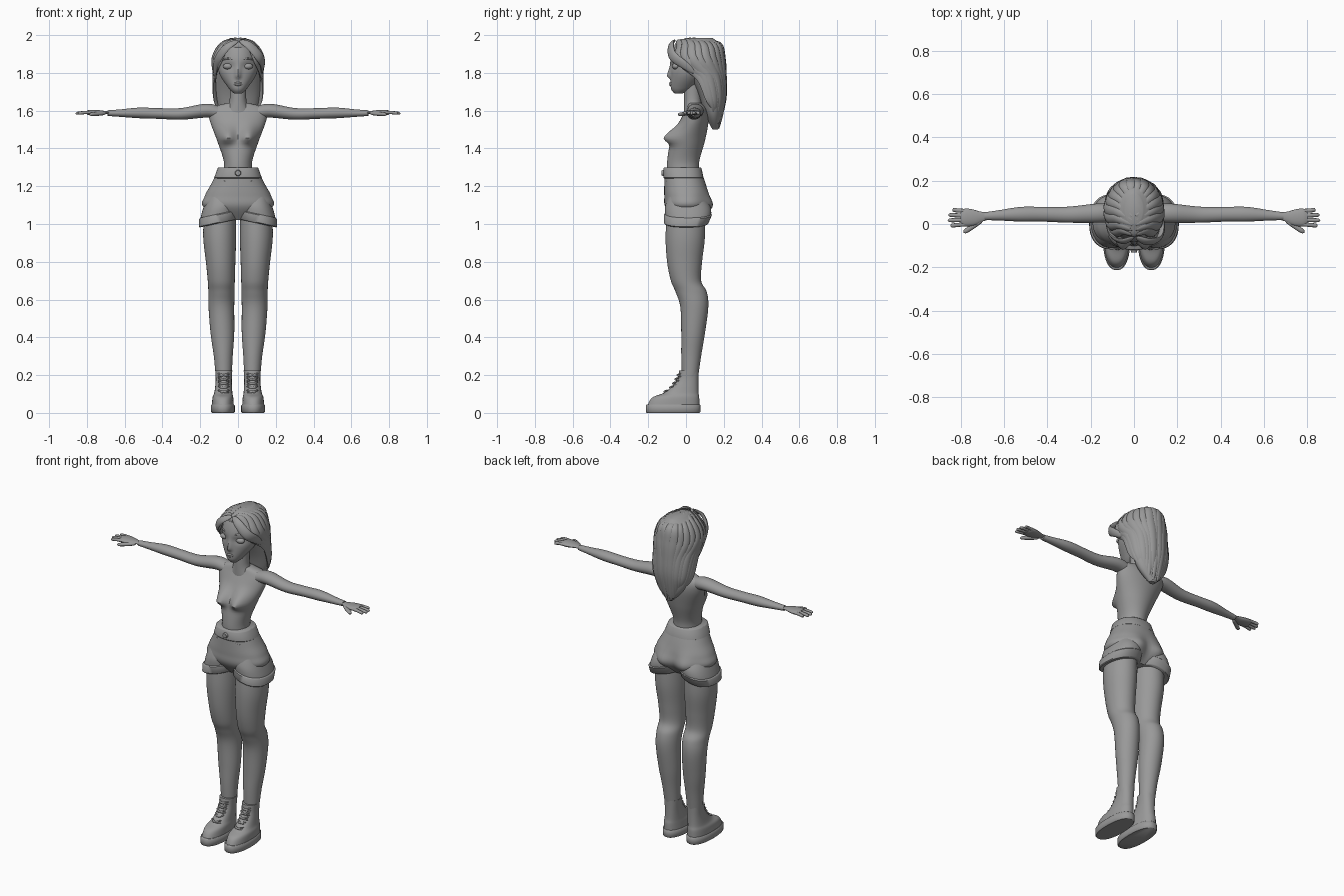
import bpy, bmesh, math, random
from mathutils import Matrix, Vector

random.seed(4)
cube = bpy.data.objects.get("Cube")
if cube:
    bpy.data.objects.remove(cube, do_unlink=True)

shade = (.32, .32, .32, 1)
grey = bpy.data.materials.new("plain grey")
grey.use_nodes = True
grey.diffuse_color = shade
grey.node_tree.nodes["Principled BSDF"].inputs["Base Color"].default_value = shade


def finish(name, bm, mirror=False):
    """Turn a bmesh into a smooth shaded object, optionally mirrored to the other side."""
    bmesh.ops.recalc_face_normals(bm, faces=bm.faces)
    mesh = bpy.data.meshes.new(name)
    bm.to_mesh(mesh)
    bm.free()
    mesh.materials.append(grey)
    obj = bpy.data.objects.new(name, mesh)
    bpy.context.collection.objects.link(obj)
    bpy.ops.object.select_all(action='DESELECT')
    obj.select_set(True)
    bpy.context.view_layer.objects.active = obj
    bpy.ops.object.shade_smooth_by_angle(angle=math.radians(45))
    if mirror:
        modifier = obj.modifiers.new("Mirror", 'MIRROR')
        modifier.use_mirror_merge = False


def smooth_rows(rows, steps):
    """Catmull-Rom interpolation of equally long tuples."""
    result = []
    for i in range(len(rows) - 1):
        before, start, end = rows[max(i - 1, 0)], rows[i], rows[i + 1]
        after = rows[min(i + 2, len(rows) - 1)]
        for k in range(steps):
            t = k / steps
            result.append([q + t / 2 * (r - p + t * (2*p - 5*q + 4*r - s + t * (3*(q - r) + s - p)))
                           for p, q, r, s in zip(before, start, end, after)])
    return result + [list(rows[-1])]


def skin(bm, rings):
    """Bridge a list of point rings and cap both ends."""
    loops = [[bm.verts.new(point) for point in ring] for ring in rings]
    for low, high in zip(loops, loops[1:]):
        for j in range(len(low)):
            bm.faces.new((low[j - 1], low[j], high[j], high[j - 1]))
    bm.faces.new(loops[0][::-1])
    bm.faces.new(loops[-1])


def circle(sides):
    for j in range(sides):
        angle = math.tau * j / sides
        yield math.cos(angle), math.sin(angle)


def stack(name, rows, sides=48, power=2, steps=6, shape=None, mirror=False):
    """Loft of level rings: (z, half width, front, back) or (z, inner x, outer x, front, back)."""
    rows = [row if len(row) > 4 else (row[0], -row[1], *row[1:]) for row in rows]
    rings = []
    for z, left, right, front, back in smooth_rows(rows, steps):
        ring = []
        for c, s in circle(sides):
            c = math.copysign(abs(c) ** (2 / power), c)
            s = math.copysign(abs(s) ** (2 / power), s)
            point = Vector((left + right + (right - left) * c, front + back + (back - front) * s, 2 * z)) / 2
            if shape:
                shape(point)
            ring.append(point)
        rings.append(ring)
    bm = bmesh.new()
    skin(bm, rings)
    finish(name, bm, mirror)


def band(name, bottom, top, edge=.005, **options):
    """Short solid ring with bevelled rims."""
    def inset(row):
        return [value + edge * way for value, way in zip(row, (0, 1, -1, 1, -1))]
    rows = [inset(bottom), (bottom[0] + edge, *bottom[1:]), (top[0] - edge, *top[1:]), inset(top)]
    stack(name, rows, steps=1, power=2.3, **options)


def upward(point):
    return Vector((0, 0, 1))


def outward(point):
    """Away from the middle of the head."""
    return point - Vector((0, .07, min(point.z, 1.87)))


def tube(bm, path, radius=None, flat=1, taper=2, up=upward, sides=12, steps=6):
    """Loft along (x, y, z) with rounded ends, or along (x, y, z, radius)."""
    rows = smooth_rows(path, steps)
    points = [Vector(row[:3]) for row in rows]
    last = len(points) - 1
    rings = []
    for i, point in enumerate(points):
        along = (points[min(i + 1, last)] - points[max(i - 1, 0)]).normalized()
        side = along.cross(up(point)).normalized()
        normal = side.cross(along)
        if radius:
            size = radius * max(.15, math.sqrt(1 - abs(2 * i / last - 1) ** taper))
        else:
            size = rows[i][3]
        rings.append([point + size * (side * c + normal * s * flat) for c, s in circle(sides)])
    skin(bm, rings)


def bump(point, x, z, width, below, above):
    """Soft swelling on both sides of the body, with its own falloff below and above."""
    height = below if point.z < z else above
    return math.exp(-((abs(point.x) - x) / width) ** 2 - ((point.z - z) / height) ** 2)


# Torso and neck
def bust(point):
    if point.y < .03:
        point.y -= .055 * bump(point, .058, 1.455, .042, .028, .055) * min(1, (.03 - point.y) / .06)


stack("torso", [(1.25, .08, -.1, .07), (1.33, .075, -.1, .07), (1.44, .11, -.08, .1), (1.55, .15, -.03, .12),
                (1.61, .15, 0, .11), (1.64, .06, .01, .08)], sides=64, steps=8, shape=bust)
stack("neck", [(1.59, .07, -.01, .09), (1.65, .045, -.01, .08), (1.75, .045, -.01, .08)])


# Head with sculpted nose and eye sockets
def face(point):
    if point.y < 0:
        point.y -= .02 * bump(point, 0, 1.783, .014, .013, .045)
        point.y += .01 * bump(point, .052, 1.835, .03, .02, .02)


stack("head", [(1.69, .02, -.06, -.02), (1.72, .05, -.08, .04), (1.8, .1, -.08, .12), (1.88, .1, -.08, .15),
               (1.95, .08, -.05, .13), (1.98, .03, 0, .09)], sides=80, steps=10, shape=face)
bm = bmesh.new()
bmesh.ops.create_uvsphere(bm, u_segments=20, v_segments=12, radius=1,
                          matrix=Matrix.Translation((.052, -.053, 1.835)) @ Matrix.Diagonal((.027, .02, .017, 1)))
finish("eyes", bm, True)
bm = bmesh.new()
tube(bm, [(.02, -.076, 1.866), (.05, -.063, 1.876), (.083, -.036, 1.868)], .005)
finish("eyebrows", bm, True)
bm = bmesh.new()
for z in (1.746, 1.737):
    tube(bm, [(-.026, -.07, 1.742), (0, -.083, z), (.026, -.07, 1.742)], .006)
finish("lips", bm)

# Hair: a solid mass with overlapping locks swept from a centre parting
stack("hair_mass", [(1.5, .02, .14, .17), (1.58, .09, .1, .19), (1.7, .12, .06, .2), (1.87, .12, -.03, .2),
                    (1.95, .09, -.06, .18), (1.985, .04, 0, .14)])


def ring_point(side, degrees, z, middle, wide, deep):
    """Point on a level ellipse around the head; zero degrees is the front."""
    angle = math.radians(degrees)
    return side * wide * math.sin(angle), middle - deep * math.cos(angle), z


bm = bmesh.new()
for side in (-1, 1):
    for i in range(9):
        t = i / 8
        tube(bm, [(side * .01, -.05 + .17 * t, 1.97 + .015 * math.sin(math.pi * t)),
                  ring_point(side, 40 + 130 * t, 1.95, .06, .09, .125),
                  ring_point(side, 50 + 125 * t, 1.87, .055, .13, .145),
                  ring_point(side, 85 + 90 * t, 1.78, .085, .125, .12),
                  ring_point(side, 98 + 77 * t, 1.66, .11, .12, .095),
                  ring_point(side, 110 + 65 * t, 1.6 - .1 * t + random.uniform(-.01, .02), .13, .095, .045)],
             radius=random.uniform(.024, .03), flat=.4, up=outward, sides=8)
finish("hair_locks", bm)
bm = bmesh.new()
tube(bm, [(.01, -.06, 1.97), (.06, -.08, 1.945), (.11, -.07, 1.89), (.13, -.02, 1.85), (.125, .05, 1.8)],
     .028, .45, up=outward)
tube(bm, [(0, -.06, 1.97), (-.055, -.08, 1.94), (-.1, -.055, 1.885), (-.12, 0, 1.83), (-.12, .06, 1.75)],
     .024, .4, up=outward)
finish("hair_fringe", bm)

# Arms and hands
bm = bmesh.new()
tube(bm, [(.1, .05, 1.59, .04), (.17, .05, 1.6, .044), (.3, .043, 1.583, .037), (.42, .045, 1.585, .034),
          (.52, .045, 1.588, .034), (.62, .04, 1.587, .024), (.69, .036, 1.587, .018)], flat=.83, sides=24)
finish("arms", bm, True)
bm = bmesh.new()
tube(bm, [(.66, .037, 1.587, .015), (.7, .034, 1.59, .022), (.74, .03, 1.59, .037), (.78, .03, 1.59, .041),
          (.8, .03, 1.59, .03)], flat=.35, sides=20)
for i, tip in enumerate((.848, .86, .857, .838)):
    base = .02 * i
    tube(bm, [(.76, base, 1.59), (.81, base + .002 * i - .004, 1.59), (tip, base + .005 * i - .008, 1.585)],
         .0095, .9, taper=6)
tube(bm, [(.7, .02, 1.587), (.74, -.008, 1.583), (.787, -.04, 1.58)], .012, .85, taper=4)
finish("hands", bm, True)


# Shorts: hips, leg openings, cuffs, waistband, button and pocket seams
def seat(point):
    if point.y > 0:
        point.y += .03 * bump(point, .075, 1.085, .055, .06, .07) * min(1, point.y / .05)


def hem(point):
    point.z -= .22 * (point.x - .12)


stack("shorts_hips", [(1.02, .06, -.06, .07), (1.09, .183, -.11, .117), (1.15, .175, -.115, .118),
                      (1.21, .143, -.115, .105), (1.28, .108, -.113, .08)], sides=64, power=2.2, shape=seat)
stack("shorts_legs", [(1, .005, .2, -.11, .112), (1.04, .005, .2, -.11, .132), (1.09, .005, .187, -.11, .128),
                      (1.15, .03, .165, -.09, .09)], power=2.2, shape=hem, mirror=True)
band("shorts_cuffs", (1, .001, .207, -.117, .12), (1.05, .001, .206, -.117, .137), shape=hem, mirror=True)
band("waistband", (1.24, -.126, .126, -.12, .093), (1.3, -.108, .108, -.12, .082))
bm = bmesh.new()
bmesh.ops.create_cone(bm, cap_ends=True, segments=20, radius1=.017, radius2=.013, depth=.014,
                      matrix=Matrix.Translation((0, -.124, 1.27)) @ Matrix.Rotation(math.pi / 2, 4, 'X'))
finish("button", bm)
bm = bmesh.new()
tube(bm, [(.045, -.108, 1.232), (.08, -.095, 1.226), (.115, -.065, 1.228)], .003)
finish("pocket_seams", bm, True)

# Legs
stack("legs", [(.16, .035, .115, -.02, .06), (.3, .028, .128, -.025, .08), (.42, .02, .145, -.025, .1),
               (.56, .02, .156, -.03, .118), (.64, .018, .157, -.055, .11), (.7, .017, .16, -.08, .08),
               (.8, .014, .17, -.1, .085), (.93, .01, .184, -.108, .1), (1.07, .012, .18, -.1, .1)], mirror=True)

# Boots: sole, upper and crossed laces
band("boot_soles", (0, .017, .143, -.213, .076), (.045, .017, .143, -.213, .076), mirror=True)
stack("boot_uppers", [(.03, .022, .138, -.207, .07), (.08, .025, .135, -.18, .07), (.11, .03, .125, -.11, .066),
                      (.17, .033, .118, -.05, .066), (.225, .03, .12, -.036, .068)], power=2.3, mirror=True)
bm = bmesh.new()
for i in range(5):
    z = .112 + .022 * i
    y = -.115 + .07 * (i / 4) ** .6
    for rise in (-.008, .008):
        tube(bm, [(.045, y + .018, z - rise), (.076, y, z), (.107, y + .018, z + rise)], .005, taper=6, sides=8)
finish("boot_laces", bm, True)
